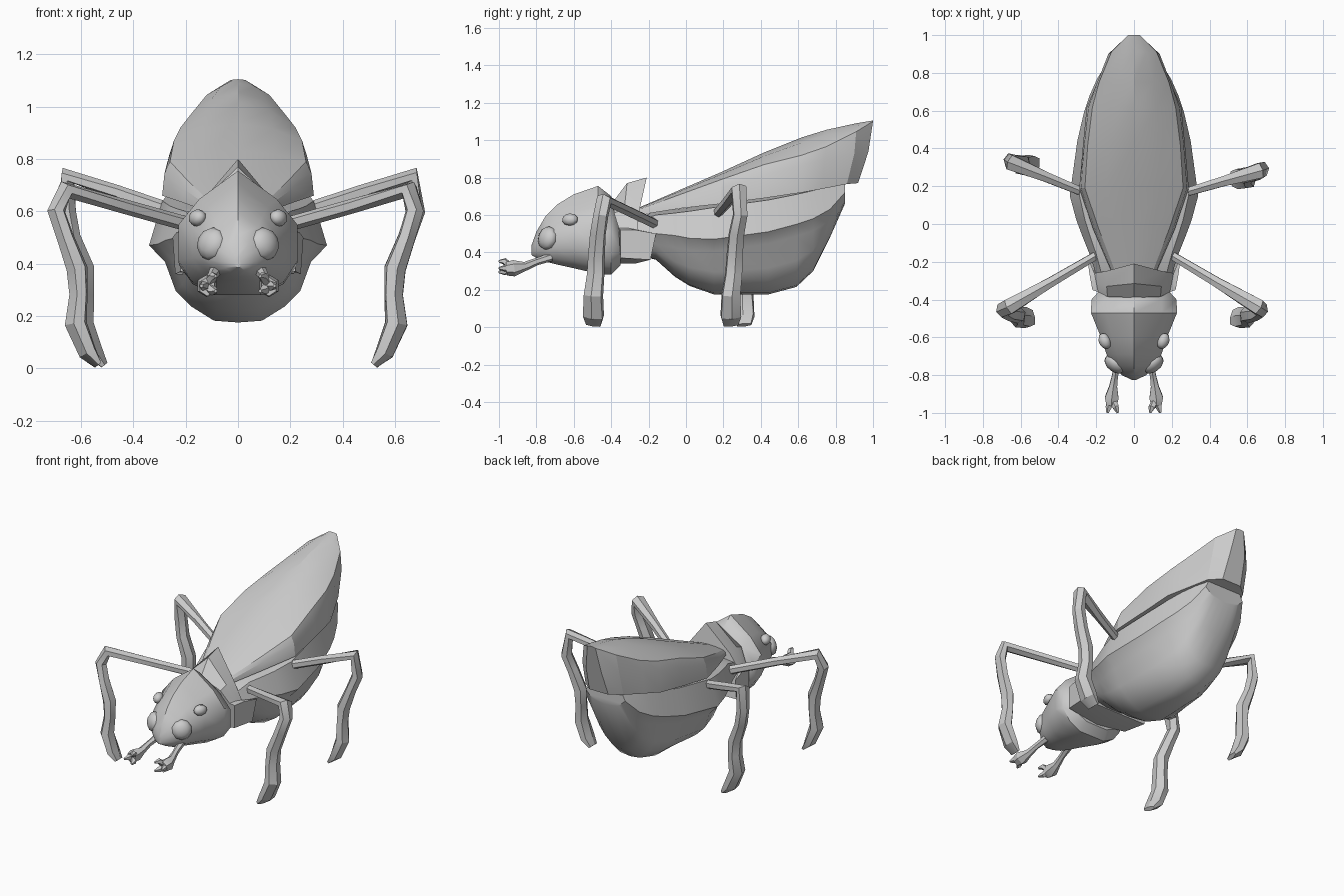
import bpy, bmesh
from math import cos, sin, pi
from mathutils import Vector

if "Cube" in bpy.data.objects:
    bpy.data.objects.remove(bpy.data.objects["Cube"])


def finish(name, bm, angle=0.6):
    bmesh.ops.remove_doubles(bm, verts=bm.verts, dist=0.0005)
    bmesh.ops.recalc_face_normals(bm, faces=bm.faces)
    me = bpy.data.meshes.new(name)
    bm.to_mesh(me)
    bm.free()
    ob = bpy.data.objects.new(name, me)
    bpy.context.collection.objects.link(ob)
    bpy.ops.object.select_all(action='DESELECT')
    bpy.context.view_layer.objects.active = ob
    ob.select_set(True)
    bpy.ops.object.shade_smooth_by_angle(angle=angle)
    return ob


def skin(name, rings, angle=0.6):
    """Bridge closed rings of equal length and cap both ends."""
    bm = bmesh.new()
    vs = [[bm.verts.new(p) for p in r] for r in rings]
    n = len(rings[0])
    for a, b in zip(vs, vs[1:]):
        for i in range(n):
            j = (i + 1) % n
            bm.faces.new((a[i], a[j], b[j], b[i]))
    bm.faces.new(vs[0])
    bm.faces.new(vs[-1])
    return finish(name, bm, angle)


def body(name, halves, angle=0.6):
    """Each half section runs from top centre to bottom centre; mirror it in x."""
    return skin(name, [h + [(-x, y, z) for x, y, z in h[-2:0:-1]] for h in halves], angle)


def tube(name, path, radii, side, n=6, angle=0.5):
    pts = [Vector(p) for p in path]
    rings = []
    for i, p in enumerate(pts):
        t0 = (p - pts[max(i - 1, 0)]).normalized()
        t1 = (pts[min(i + 1, len(pts) - 1)] - p).normalized()
        t = (t0 + t1).normalized()
        s = (side - side.dot(t) * t).normalized()
        u = t.cross(s)
        ring = []
        for k in range(n):
            a = 2 * pi * (k + 0.5) / n
            v = p + s * cos(a) * radii[i][0] + u * sin(a) * radii[i][1]
            v.z = max(v.z, 0)
            ring.append(v)
        rings.append(ring)
    return skin(name, rings, angle)


# head: y, half width, top, bottom
head = []
for y, w, t, b in [(-.825, .012, .44, .385), (-.80, .065, .51, .37), (-.75, .115, .595, .35), (-.69, .145, .655, .335),
                   (-.60, .175, .71, .315), (-.47, .228, .755, .285), (-.40, .225, .70, .28),
                   (-.35, .18, .60, .33)]:
    head.append([(w * f, y, b + (t - b) * g) for f, g in
                 [(0, 1), (.65, .77), (1, .56), (1, .27), (.77, .1), (.42, 0), (0, 0)]])
body("head", head, 0.7)

# collar plate between head and abdomen
body("collar", [
    [(0, -.39, .67), (.14, -.385, .61), (.19, -.36, .53), (.22, -.35, .52), (.22, -.35, .37), (0, -.35, .34)],
    [(0, -.315, .77), (.145, -.33, .63), (.20, -.31, .53), (.235, -.27, .52), (.23, -.27, .365), (0, -.27, .34)],
    [(0, -.21, .80), (.15, -.25, .62), (.21, -.26, .52), (.25, -.16, .50), (.24, -.19, .36), (0, -.19, .36)],
], 0.4)

# abdomen: y, half width, top, rim height, bottom
abdomen = []
for y, w, t, r, b in [(-.27, .20, .58, .51, .39), (-.16, .235, .62, .50, .36), (-.06, .275, .63, .49, .27),
                      (.02, .305, .64, .475, .22), (.15, .34, .66, .47, .175), (.44, .30, .70, .51, .175),
                      (.59, .265, .73, .55, .215), (.68, .235, .75, .58, .30), (.77, .195, .77, .63, .48),
                      (.85, .145, .785, .72, .66)]:
    q = r - .4 * min(.16, r - b)
    d = q - b
    abdomen.append([(0, y, t), (w * .85, y, t - .02), (w, y, r), (w * .82, y, q),
                    (w * .70, y, b + d * .52), (w * .52, y, b + d * .26), (w * .27, y, b + d * .03), (0, y, b)])
body("abdomen", abdomen, 0.6)

# folded wing cover: y, top half width, top, edge droop, skirt y, skirt half width, skirt bottom
wings = []
for y, w, t, e, ys, ws, zs in [(-.25, .10, .64, .01, -.25, .12, .60), (-.03, .185, .735, .025, -.03, .215, .635),
                               (.19, .26, .83, .04, .19, .29, .66), (.42, .245, .935, .065, .42, .27, .69),
                               (.62, .22, 1.015, .095, .62, .25, .72), (.75, .185, 1.055, .09, .73, .20, .74),
                               (.91, .12, 1.09, .045, .86, .14, .765), (1.0, .03, 1.105, .004, .92, .07, .77)]:
    wings.append([(0, y, t), (w * .55, y, t - e * .3), (w, y, t - e),
                  ((w + ws) / 2 + .006, (y + ys) / 2 + .015 * (y > .9), (t + zs) / 2),
                  (ws, ys, zs), (0, ys, zs)])
body("wing_cover", wings, 0.4)

# legs: side, hip, knee, shin shift in x, foot y
for name, sx, hip, knee, dx, fy in [
        ("front_right_leg", 1, (.19, -.16, .55), (.685, -.455, .69), 0, -.495),
        ("front_left_leg", -1, (.19, -.16, .55), (.69, -.455, .69), .015, -.495),
        ("rear_right_leg", 1, (.25, .16, .60), (.69, .29, .745), 0, .24),
        ("rear_left_leg", -1, (.25, .16, .60), (.675, .335, .745), -.01, .31)]:
    h, k = Vector(hip), Vector(knee)
    ky = k.y
    path = [h, h.lerp(k, .5), k.lerp(h, .06),
            (k.x - .01 + dx, ky, .60), (.645 + dx, ky + (fy - ky) * .4, .50),
            (.60 + dx, ky + (fy - ky) * .6, .38), (.595 + dx, ky + (fy - ky) * .7, .28),
            (.605 + dx, fy, .17), (.56 + dx, fy, .06), (.52 + dx, fy, .012)]
    radii = [(.024, .028), (.030, .028), (.046, .036), (.042, .036), (.045, .034), (.047, .042),
             (.05, .036), (.055, .044), (.062, .036), (.045, .014)]
    path = [(sx * p[0], p[1], p[2]) for p in path]
    out = (k - h).normalized()
    side = Vector((-sx * out.y * .5, out.x, 0)).normalized()
    tube(name, path, radii, side)


def eye(name, loc, scale, normal):
    bm = bmesh.new()
    bmesh.ops.create_uvsphere(bm, u_segments=10, v_segments=6, radius=1)
    rot = Vector(normal).to_track_quat('Z', 'Y')
    for v in bm.verts:
        v.co = rot @ Vector((v.co.x * scale[0], v.co.y * scale[1], v.co.z * scale[2])) + Vector(loc)
    finish(name, bm, 1.0)


X = Vector((1, 0, 0))
for label, s in (("right", 1), ("left", -1)):
    eye(label + "_large_eye", (s * .10, -.74, .475), (.065, .065, .042), (s * .6, -.75, .2))
    eye(label + "_small_eye", (s * .155, -.62, .575), (.045, .034, .03), (s * .8, -.35, .45))
    # mouth feelers with a forked end
    tube(label + "_feeler", [(s * .085, -.72, .375), (s * .10, -.80, .35), (s * .11, -.86, .325),
                             (s * .118, -.92, .315), (s * .118, -.96, .312)],
         [(.024, .022), (.018, .02), (.024, .024), (.042, .044), (.032, .036)], X)
    for i, (x, z) in enumerate(((.085, .352), (.085, .295), (.14, .315))):
        tube(f"{label}_feeler_claw_{i + 1}", [(s * .118, -.93, .315), (s * (x * .7 + .035), -.97, z), (s * x, -1.0, z)],
             [(.022, .022), (.018, .018), (.007, .007)], X, 5)
